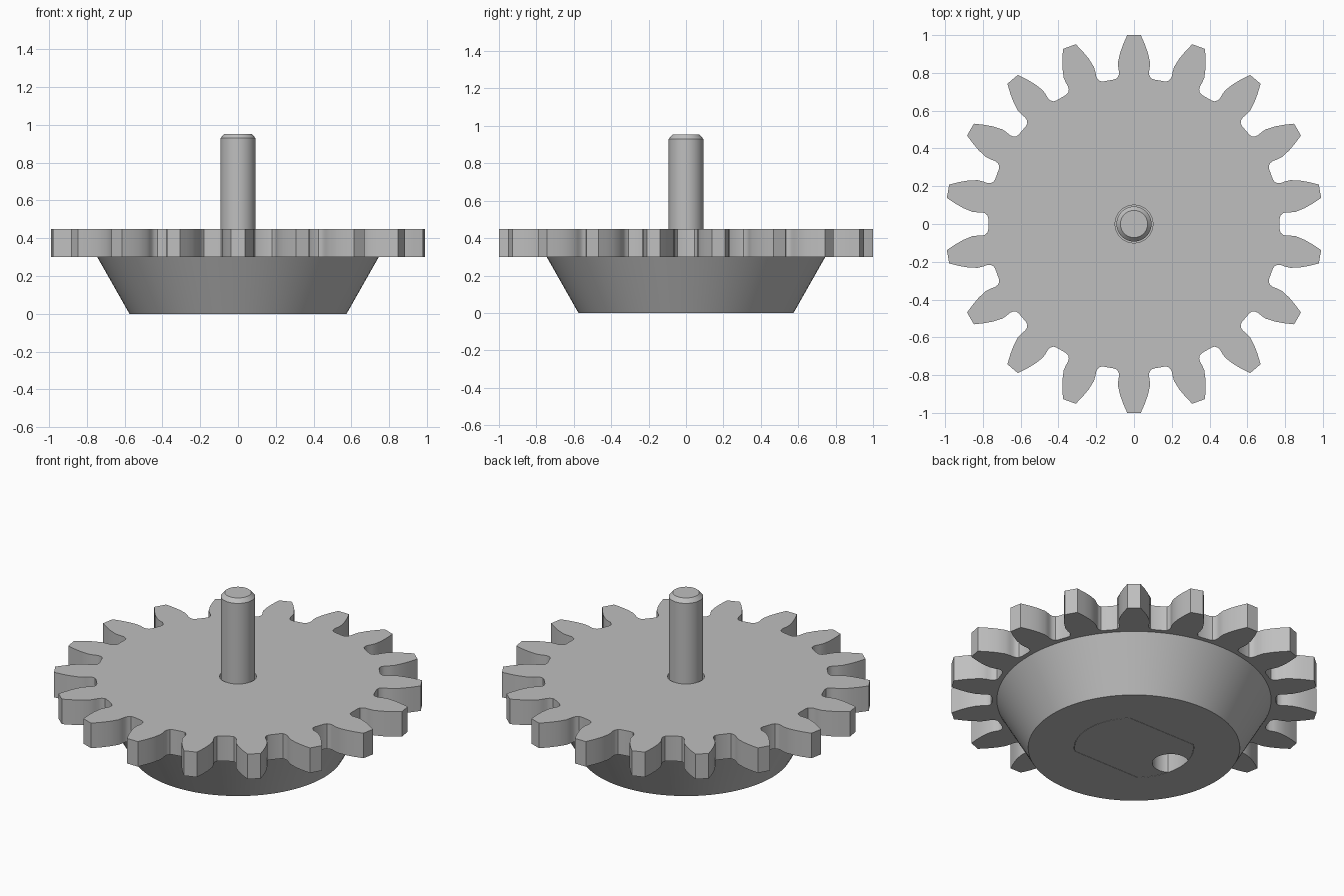
import bpy, bmesh
from math import sin, cos, pi, sqrt, radians, atan2

if "Cube" in bpy.data.objects:
    bpy.data.objects.remove(bpy.data.objects["Cube"], do_unlink=True)

steel = bpy.data.materials.new("grey_metal")
steel.use_nodes = True
colour = (0.52, 0.52, 0.52, 1)
steel.diffuse_color = colour
steel.node_tree.nodes["Principled BSDF"].inputs["Base Color"].default_value = colour


def finish(name, bm):
    """Turn a bmesh into a named object with the metal material."""
    bmesh.ops.recalc_face_normals(bm, faces=bm.faces)
    mesh = bpy.data.meshes.new(name)
    bm.to_mesh(mesh)
    bm.free()
    mesh.materials.append(steel)
    obj = bpy.data.objects.new(name, mesh)
    bpy.context.collection.objects.link(obj)
    return obj


def extrude(name, outline, z0, z1):
    """Prism from a closed outline."""
    bm = bmesh.new()
    face = bm.faces.new([bm.verts.new((x, y, z0)) for x, y in outline])
    up = bmesh.ops.extrude_face_region(bm, geom=[face])["geom"]
    verts = [v for v in up if isinstance(v, bmesh.types.BMVert)]
    bmesh.ops.translate(bm, verts=verts, vec=(0, 0, z1 - z0))
    return finish(name, bm)


def lathe(name, profile, sides):
    """Capped solid of revolution from (radius, height) pairs."""
    bm = bmesh.new()
    rings = [[bm.verts.new((*p, z)) for p in circle(r, sides)] for r, z in profile]
    for a, b in zip(rings, rings[1:]):
        for i in range(sides):
            j = (i + 1) % sides
            bm.faces.new((a[i], a[j], b[j], b[i]))
    bm.faces.new(rings[0])
    bm.faces.new(rings[-1])
    return finish(name, bm)


def circle(r, sides, cx=0):
    return [(cx + r * cos(2 * pi * i / sides), r * sin(2 * pi * i / sides))
            for i in range(sides)]


def double_flat(r, flat, steps=24):
    """Circle with two flats facing front and back."""
    a = atan2(flat, sqrt(r * r - flat * flat))
    arc = [-a + 2 * a * i / steps for i in range(steps + 1)]
    return [(r * cos(t + s), r * sin(t + s)) for s in (0, pi) for t in arc]


def cut(target, cutter):
    """Subtract the cutter and remove it."""
    cutter.hide_render = True
    mod = target.modifiers.new("cut", "BOOLEAN")
    mod.operation, mod.object, mod.solver = "DIFFERENCE", cutter, "EXACT"
    bpy.context.view_layer.objects.active = target
    bpy.ops.object.modifier_apply(modifier=mod.name)
    bpy.data.objects.remove(cutter, do_unlink=True)


# Toothed plate: half a tooth, mirrored and repeated around the rim
TEETH = 18
half = [(0.036, 1.0), (0.058, 0.95), (0.074, 0.905), (0.085, 0.855), (0.083, 0.825),
        (0.079, 0.805), (0.081, 0.787), (0.09, 0.772), (0.106, 0.765)]
tooth = [(-x, y) for x, y in reversed(half)] + half
rim = []
for k in range(TEETH):
    t = -2 * pi * k / TEETH
    rim += [(x * cos(t) - y * sin(t), x * sin(t) + y * cos(t)) for x, y in tooth]
gear_plate = extrude("gear_plate", rim, 0.3, 0.45)
cut(gear_plate, extrude("shaft_hole_cutter", circle(0.1, 48), 0.2, 0.6))

# Tapered hub with a double-flat socket
hub = lathe("tapered_hub", [(0.575, 0), (0.745, 0.3)], 96)
cut(hub, extrude("socket_cutter", double_flat(0.325, 0.235), -0.1, 0.4))

# Insert filling the socket, with a round notch at its right edge
insert = extrude("socket_insert", double_flat(0.323, 0.233), 0, 0.3)
cut(insert, extrude("notch_cutter", circle(0.1, 48, -0.26), -0.1, 0.4))

# Shaft with a chamfered tip
shaft = lathe("shaft", [(0.093, 0.29), (0.093, 0.93), (0.072, 0.953)], 48)

for obj in (gear_plate, hub, insert, shaft):
    bpy.ops.object.select_all(action="DESELECT")
    obj.select_set(True)
    bpy.context.view_layer.objects.active = obj
    bpy.ops.object.shade_smooth_by_angle(angle=radians(30))
